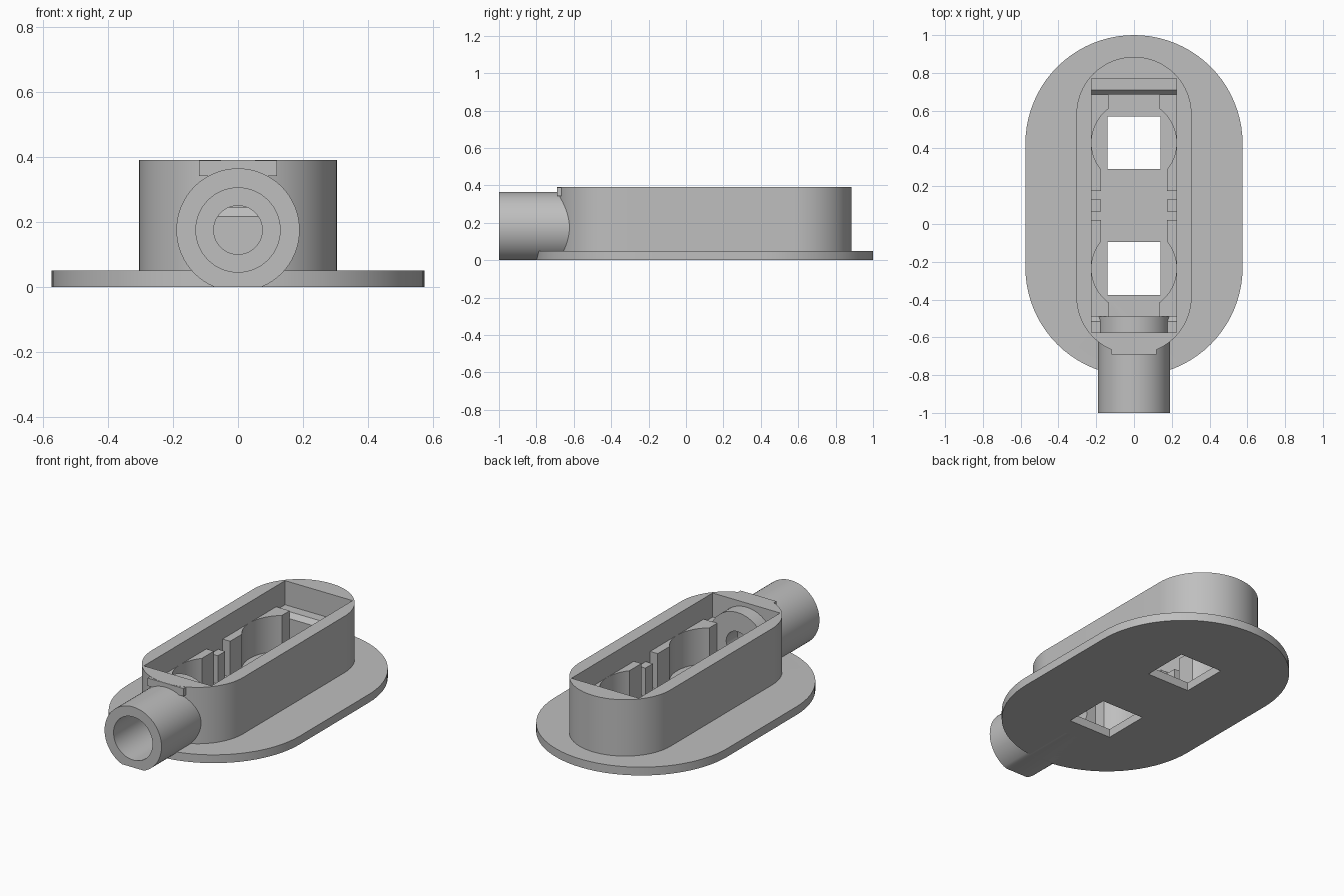
import bpy, bmesh
from math import sin, cos, pi, radians, acos, asin

if "Cube" in bpy.data.objects:
    bpy.data.objects.remove(bpy.data.objects["Cube"])

grey = bpy.data.materials.new("plain grey")
grey.use_nodes = True
grey.diffuse_color = (0.52, 0.52, 0.52, 1)
grey.node_tree.nodes["Principled BSDF"].inputs["Base Color"].default_value = grey.diffuse_color

MID = 0.0975       # the housing is symmetric front to back about this y
FLOOR = 0.05
PIPE_Z = 0.175


def arc(cx, cy, r, a0, a1, n=24):
    return [(cx + r * cos(a0 + (a1 - a0) * i / n), cy + r * sin(a0 + (a1 - a0) * i / n))
            for i in range(n + 1)]


def rect(x0, x1, y0, y1):
    return [(x0, y0), (x1, y0), (x1, y1), (x0, y1)]


def stadium(r, half):
    return arc(0, MID + half, r, 0, pi, 40) + arc(0, MID - half, r, pi, 2 * pi, 40)


def prism(name, outline, lo, hi, axis="z"):
    """Extrude a 2D outline along an axis from lo to hi."""
    place = {"z": lambda u, v, w: (u, v, w),
             "y": lambda u, v, w: (u, w, v),
             "x": lambda u, v, w: (w, u, v)}[axis]
    bm = bmesh.new()
    ends = [[bm.verts.new(place(u, v, w)) for u, v in outline] for w in (lo, hi)]
    bm.faces.new(ends[0])
    bm.faces.new(ends[1])
    n = len(outline)
    for i in range(n):
        j = (i + 1) % n
        bm.faces.new((ends[0][i], ends[0][j], ends[1][j], ends[1][i]))
    bmesh.ops.recalc_face_normals(bm, faces=bm.faces)
    mesh = bpy.data.meshes.new(name)
    bm.to_mesh(mesh)
    bm.free()
    mesh.materials.append(grey)
    ob = bpy.data.objects.new(name, mesh)
    bpy.context.collection.objects.link(ob)
    return ob


def cut(ob, *cutters):
    """Subtract the cutters from an object and bake the result."""
    bpy.context.view_layer.objects.active = ob
    for c in cutters:
        mod = ob.modifiers.new("cut", "BOOLEAN")
        mod.operation = "DIFFERENCE"
        mod.solver = "EXACT"
        mod.object = c
        bpy.ops.object.modifier_apply(modifier=mod.name)


def disc(r):
    return arc(0, PIPE_Z, r, 0, 2 * pi * 63 / 64, 63)


# Cutters
bore = prism("bore_cutter", disc(0.075), -1.1, -0.3, "y")
socket = prism("socket_cutter", disc(0.13), -1.1, -0.6, "y")
below = prism("below_cutter", rect(-1, 1, -1.2, 1.2), -1, 0)
cavity = prism("cavity_cutter", rect(-0.225, 0.225, MID - 0.6725, MID + 0.6725), -0.1, 1)
windows = [prism("window_cutter", rect(-0.14, 0.14, MID + s * 0.3325 - 0.14, MID + s * 0.3325 + 0.14), -0.1, 0.2)
           for s in (-1, 1)]

# Flange with two square windows
plate = prism("base_plate", stadium(0.575, 0.3275), 0, FLOOR)
cut(plate, *windows, bore, socket)

# Oval housing with rectangular cavity
housing = prism("housing_wall", stadium(0.305, 0.4825), 0.02, 0.39)
cut(housing, cavity, bore, socket)

# Cable pipe, flattened underneath
pipe = prism("cable_pipe", disc(0.19), -1, MID - 0.5875, "y")
cut(pipe, bore, socket, below)

# Tab above the pipe
tab = prism("pipe_tab", rect(-0.12, 0.12, -0.69, -0.59), 0.342, 0.389)

parts = [plate, housing, pipe, tab]
R = 0.225
for s, end in ((-1, "front"), (1, "back")):
    # Sloped ledge at the end of the cavity
    profile = [(0.5875, 0.03), (0.5875, 0.217), (0.6125, 0.245), (0.68, 0.245), (0.68, 0.03)]
    ledge = prism(end + "_ledge", [(MID + s * d, z) for d, z in profile], -0.228, 0.228, "x")
    if s < 0:
        cut(ledge, bore, socket)
    parts.append(ledge)
    # Side cradles hollowed by a round pocket
    curve = arc(0, 0.3325, R, -acos(0.175 / R), acos(0.135 / R))
    outline = [(0.235, 0.0775), (0.175, 0.0775)] + curve + [(0.135, 0.5875), (0.235, 0.5875)]
    for side, label in ((-1, "right"), (1, "left")):
        parts.append(prism(f"{end}_{label}_cradle",
                           [(side * x, MID + s * d) for x, d in outline], 0.03, 0.265))

# Low ribs between the cradles
for side, label in ((-1, "right"), (1, "left")):
    parts.append(prism(label + "_rib", rect(*sorted((side * 0.178, side * 0.235)), MID - 0.035, MID + 0.035),
                       0.03, 0.22))

for c in [bore, socket, below, cavity] + windows:
    bpy.data.objects.remove(c)

bpy.ops.object.select_all(action="DESELECT")
for ob in parts:
    ob.select_set(True)
bpy.context.view_layer.objects.active = plate
bpy.ops.object.shade_smooth_by_angle(angle=radians(30))
